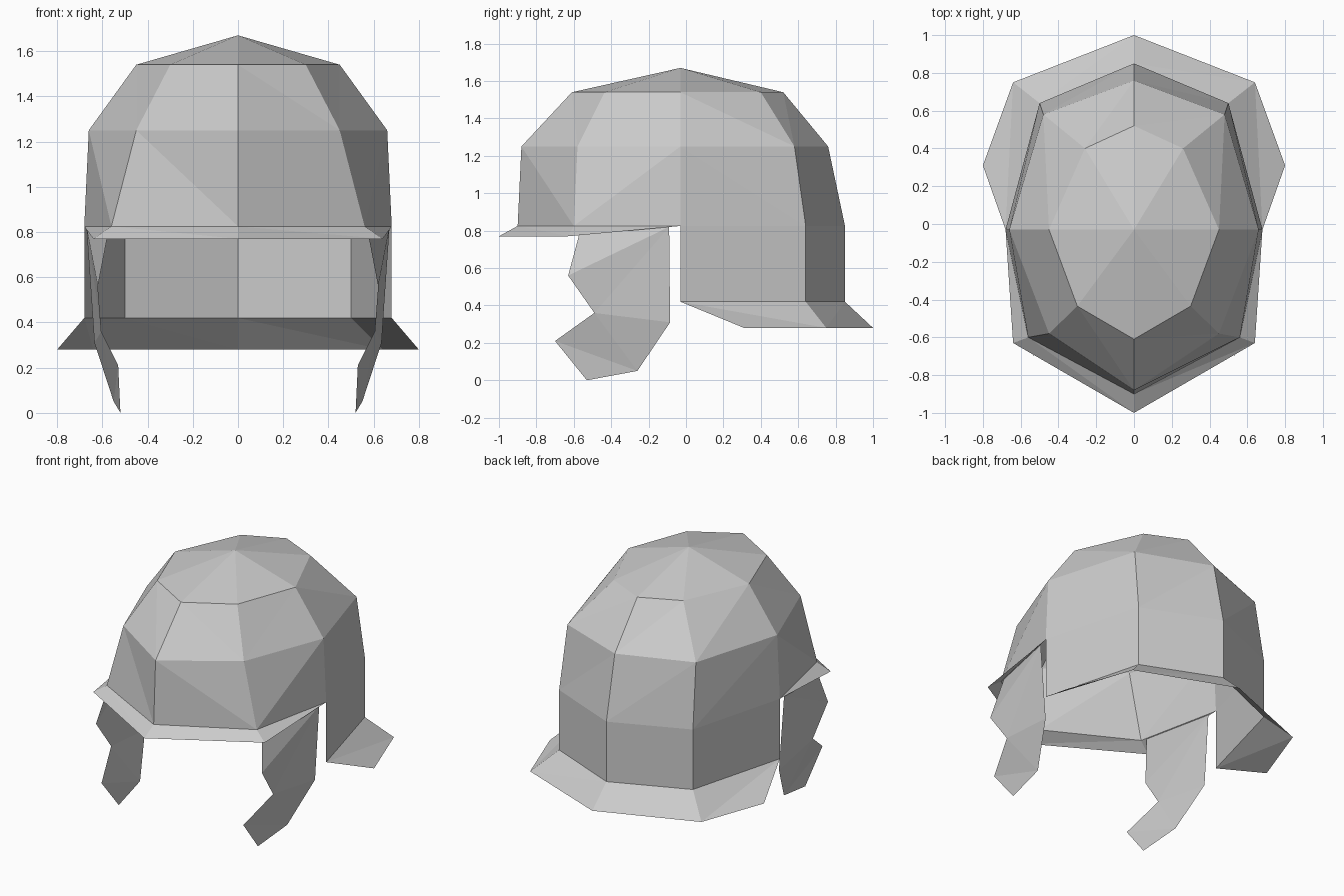
import bpy
import bmesh
from mathutils import Vector

cube = bpy.data.objects.get("Cube")
if cube:
    bpy.data.objects.remove(cube, do_unlink=True)

# One steel colour for every part
STEEL = (0.6, 0.6, 0.6, 1.0)
steel = bpy.data.materials.new("steel grey")
steel.use_nodes = True
steel.diffuse_color = STEEL
steel.node_tree.nodes["Principled BSDF"].inputs["Base Color"].default_value = STEEL

FRONT, SIDE, COUNT = 0, 2, 8
FORWARD = {0, 2, 6, 7}  # panels whose crease runs from upper start to lower end


def full_ring(z, half):
    """Mirror a front-to-back half outline into a closed ring of eight points."""
    ring = [Vector((x, y, z)) for x, y in half]
    return ring + [Vector((-p.x, p.y, p.z)) for p in reversed(ring[1:-1])]


def bridge(bm, upper, lower, panels):
    """Join two rings with creased panels, skipping collapsed triangles."""
    for k in panels:
        a, b = k % COUNT, (k + 1) % COUNT
        if a in FORWARD:
            tris = [(lower[a], lower[b], upper[a]), (lower[b], upper[b], upper[a])]
        else:
            tris = [(lower[a], lower[b], upper[b]), (lower[a], upper[b], upper[a])]
        for tri in tris:
            if len({tuple(p) for p in tri}) == 3:
                bm.faces.new([bm.verts.new(p) for p in tri])


def finish(name, bm):
    bmesh.ops.remove_doubles(bm, verts=bm.verts, dist=0.0005)
    mesh = bpy.data.meshes.new(name)
    bm.to_mesh(mesh)
    bm.free()
    mesh.materials.append(steel)
    obj = bpy.data.objects.new(name, mesh)
    bpy.context.collection.objects.link(obj)
    return obj


# Outlines, each listed from front centre to back centre
crown = full_ring(1.54, [(0, -.61), (.30, -.435), (.45, -.03), (.26, .40), (0, .52)])
temple = full_ring(1.25, [(0, -.88), (.45, -.58), (.66, -.03), (.48, .58), (0, .76)])
brow = full_ring(.825, [(0, -.90), (.56, -.60), (.68, -.03), (.50, .64), (0, .85)])
nape = [Vector((p.x, p.y, .42)) for p in brow]
around = range(COUNT)
back = range(SIDE, COUNT - SIDE)
front = range(-SIDE, SIDE)

# Bowl with its pointed crown
bm = bmesh.new()
apex = [Vector((0, -.03, 1.67))] * COUNT
bridge(bm, apex, crown, around)
bridge(bm, crown, temple, around)
bridge(bm, temple, brow, around)
bridge(bm, brow, nape, back)
finish("helmet_bowl", bm)

# Flared neck guard around the back
flare = full_ring(.28, [(0, 0), (0, 0), (.80, .31), (.64, .75), (0, 1)])
bm = bmesh.new()
bridge(bm, nape, flare, back)
finish("neck_guard", bm)

# Brow brim, tapering to nothing at the sides
brim = full_ring(.77, [(0, -1), (.64, -.63), (.68, -.03), (0, 0), (0, 0)])
for k in (SIDE, COUNT - SIDE):
    brim[k] = brow[k].copy()
bm = bmesh.new()
bridge(bm, brow, brim, front)
finish("brow_brim", bm)

# Cheek guards: scalloped front edge, curved rear edge, mirrored across x
front_edge = [(.57, -.56, .82), (.62, -.63, .56), (.605, -.49, .36),
              (.53, -.70, .21), (.52, -.53, 0)]
rear_edge = [(.67, -.09, .82), (.635, -.085, .31), (.55, -.26, .05)]
bm = bmesh.new()
f = [bm.verts.new(p) for p in front_edge]
r = [bm.verts.new(p) for p in rear_edge]
for tri in [(f[0], f[1], r[0]), (f[1], f[2], r[0]), (f[2], r[1], r[0]),
            (f[2], r[2], r[1]), (f[2], f[3], r[2]), (f[3], f[4], r[2])]:
    bm.faces.new(tri)
cheeks = finish("cheek_guards", bm)
cheeks.modifiers.new("mirror", 'MIRROR').use_axis[0] = True
